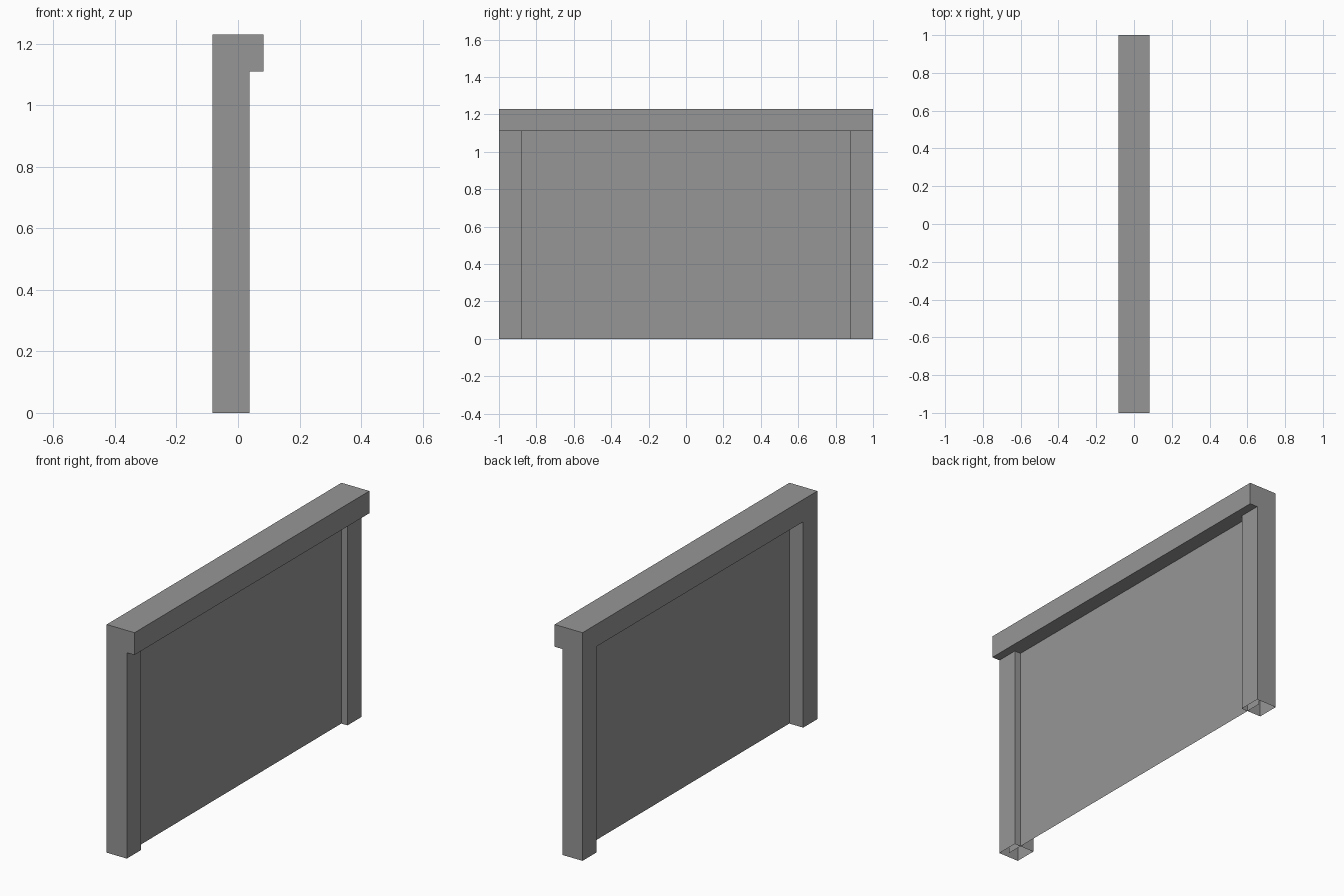
import bpy
import bmesh
from mathutils import Vector

cube = bpy.data.objects.get("Cube")
if cube:
    bpy.data.objects.remove(cube, do_unlink=True)

BACK, FRONT, LIP = -0.083, 0.037, 0.083   # x of frame back, post front, lintel lip
HALF, INNER = 1.0, 0.88                   # y of outer ends and post inner sides
UNDER, TOP = 1.11, 1.23                   # z of lintel underside and top

grey = bpy.data.materials.new("plain_grey")
grey.use_nodes = True
colour = (0.305, 0.305, 0.305, 1)
grey.diffuse_color = colour
grey.node_tree.nodes["Principled BSDF"].inputs["Base Color"].default_value = colour


def finish(name, bm):
    mesh = bpy.data.meshes.new(name)
    bm.to_mesh(mesh)
    bm.free()
    mesh.materials.append(grey)
    obj = bpy.data.objects.new(name, mesh)
    bpy.context.collection.objects.link(obj)
    return obj


# Doorway frame: hollow shell of two posts and an overhanging lintel
cuts = [(BACK, FRONT, LIP), (-HALF, -INNER, INNER, HALF), (0, UNDER, TOP)]
solid = {(i, j, 1) for i in range(2) for j in range(3)} | {(0, 0, 0), (0, 2, 0)}
bm = bmesh.new()
for cell in solid:
    for axis in range(3):
        for side in (0, 1):
            neighbour = list(cell)
            neighbour[axis] += 2 * side - 1
            open_foot = axis == 2 and side == 0 and cell[2] == 0
            if tuple(neighbour) in solid or open_foot:
                continue
            u, v = (axis + 1) % 3, (axis + 2) % 3
            corners = []
            for du, dv in ((0, 0), (1, 0), (1, 1), (0, 1)):
                index = list(cell)
                index[axis] += side
                index[u] += du
                index[v] += dv
                corners.append(bm.verts.new(Vector(cuts[k][index[k]] for k in range(3))))
            bm.faces.new(corners if side else corners[::-1])
bmesh.ops.remove_doubles(bm, verts=bm.verts, dist=0.0001)
bmesh.ops.dissolve_limit(bm, angle_limit=0.01, verts=bm.verts, edges=bm.edges)
finish("door_frame", bm)

# Door panel: a single thin sheet tucked into the posts
bm = bmesh.new()
reach = 0.97
sheet = [bm.verts.new((0, y, z)) for y, z in
         ((-reach, 0), (reach, 0), (reach, UNDER), (-reach, UNDER))]
bm.faces.new(sheet)
finish("door_panel", bm)
